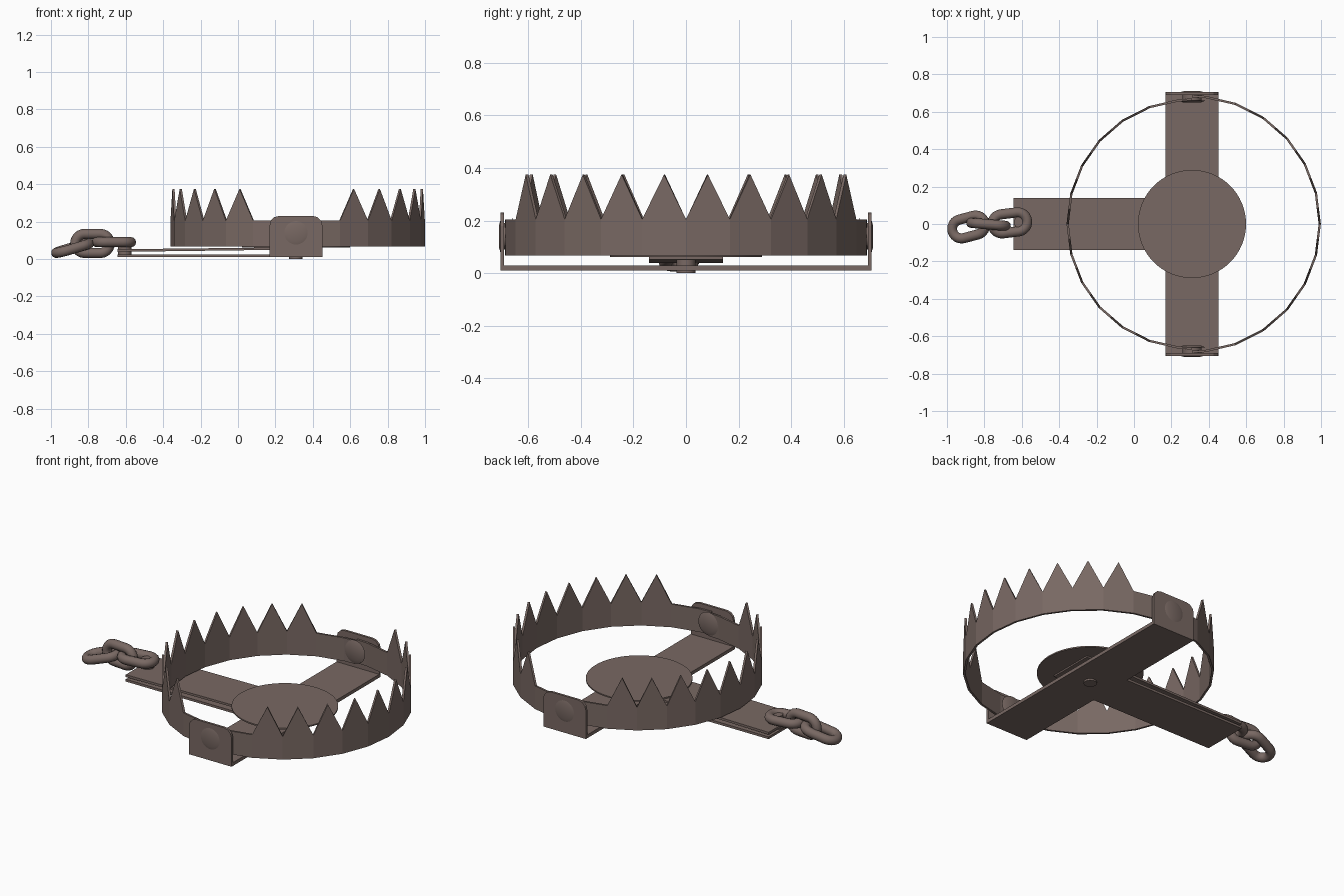
import bpy, bmesh, math
from mathutils import Vector, Euler

if "Cube" in bpy.data.objects:
    bpy.data.objects.remove(bpy.data.objects["Cube"])

CX = 0.31  # centre of the trap
steel = bpy.data.materials.new("brown steel")
steel.diffuse_color = (0.190, 0.140, 0.125, 1)
steel.use_nodes = True
steel.node_tree.nodes["Principled BSDF"].inputs["Base Color"].default_value = steel.diffuse_color


def add(name, bm, loc=(0, 0, 0), rot=(0, 0, 0), smooth=False):
    bmesh.ops.recalc_face_normals(bm, faces=bm.faces)
    me = bpy.data.meshes.new(name)
    bm.to_mesh(me)
    bm.free()
    me.materials.append(steel)
    ob = bpy.data.objects.new(name, me)
    ob.location, ob.rotation_euler = loc, rot
    bpy.context.collection.objects.link(ob)
    if smooth:
        bpy.ops.object.select_all(action='DESELECT')
        ob.select_set(True)
        bpy.context.view_layer.objects.active = ob
        bpy.ops.object.shade_smooth_by_angle(angle=math.radians(40))
    return ob


def prism(name, pts, shift):
    """Extrude a planar outline along a vector."""
    bm = bmesh.new()
    f = bm.faces.new([bm.verts.new(p) for p in pts])
    ext = bmesh.ops.extrude_face_region(bm, geom=[f])
    bmesh.ops.translate(bm, vec=Vector(shift),
                        verts=[v for v in ext["geom"] if isinstance(v, bmesh.types.BMVert)])
    return add(name, bm)


def disc(name, r, depth, loc, rot=(0, 0, 0), seg=32, r2=None):
    bm = bmesh.new()
    bmesh.ops.create_cone(bm, cap_ends=True, segments=seg, radius1=r,
                          radius2=r if r2 is None else r2, depth=depth)
    return add(name, bm, loc, rot, smooth=True)


def jaw(name, radius, side):
    """Half ring of flat segments, ten of them topped by a tooth."""
    z0, z1, tip = 0.067, 0.205, 0.375
    angles = [-90, -84] + list(range(-70, 71, 14)) + [84, 90]
    bm = bmesh.new()
    cols = []
    for a in angles:
        t = math.radians(a)
        x, y = CX + side * radius * math.cos(t), radius * math.sin(t)
        cols.append((bm.verts.new((x, y, z0)), bm.verts.new((x, y, z1))))
    for i, (a, b) in enumerate(zip(cols, cols[1:])):
        ring = [a[0], b[0], b[1]]
        if 2 <= i <= 11:
            m = (a[1].co + b[1].co) / 2
            ring.append(bm.verts.new((m.x, m.y, tip)))
        ring.append(a[1])
        bm.faces.new(ring if side > 0 else ring[::-1])
    ob = add(name, bm)
    # make sure the shell faces outward, then thicken inward
    if sum(p.normal.x for p in ob.data.polygons) * side < 0:
        ob.data.flip_normals()
    mod = ob.modifiers.new("thickness", 'SOLIDIFY')
    mod.thickness, mod.offset = 0.012, -1


def link(name, loc, rot):
    """Stadium shaped chain link swept with a round section."""
    half, r, tube, n, m = 0.042, 0.051, 0.027, 12, 12
    path = []
    for s in (1, -1):
        for i in range(n + 1):
            t = math.pi * i / n - math.pi / 2
            d = Vector((s * math.cos(t), s * math.sin(t), 0))
            path.append((Vector((s * half, 0, 0)) + d * r, d))
    bm = bmesh.new()
    rings = []
    for p, d in path:
        rings.append([bm.verts.new(p + d * tube * math.cos(u) + Vector((0, 0, tube * math.sin(u))))
                      for u in (2 * math.pi * k / m for k in range(m))])
    for i in range(len(rings)):
        a, b = rings[i], rings[(i + 1) % len(rings)]
        for k in range(m):
            bm.faces.new((a[k], a[(k + 1) % m], b[(k + 1) % m], b[k]))
    add(name, bm, loc, Euler([math.radians(v) for v in rot]), smooth=True)


# jaws: the right one closes just outside the left one
jaw("right_jaw", 0.689, 1)
jaw("left_jaw", 0.671, -1)

# cross strap and its upright end brackets
W = 0.141
prism("cross_strap", [(CX - W, -0.705, 0.01), (CX + W, -0.705, 0.01),
                      (CX + W, 0.705, 0.01), (CX - W, 0.705, 0.01)], (0, 0, 0.02))
for s, label in ((-1, "front"), (1, "back")):
    outline = [(CX - W, 0.01), (CX + W, 0.01)]
    for cx, start in ((CX + W - 0.05, 0), (CX - W + 0.05, 90)):
        for i in range(4):
            t = math.radians(start + 30 * i)
            outline.append((cx + 0.05 * math.cos(t), 0.18 + 0.05 * math.sin(t)))
    prism(label + "_bracket", [(x, s * 0.705, z) for x, z in outline], (0, -s * 0.014, 0))
    # pivot rivet through bracket and jaws, with low heads
    turn = (-s * math.pi / 2, 0, 0)
    disc(label + "_rivet_head", 0.066, 0.006, (CX, s * 0.707, 0.14), turn, r2=0.045)
    disc(label + "_rivet", 0.05, 0.05, (CX, s * 0.682, 0.14), turn)
    disc(label + "_rivet_inner_head", 0.045, 0.01, (CX, s * 0.654, 0.14), turn, r2=0.07)

# flat spring: lower leaf and gently rising upper leaf
prism("spring_lower_leaf", [(-0.645, -0.14, 0.011), (0.2, -0.14, 0.011),
                            (0.2, -0.14, 0.025), (-0.645, -0.14, 0.025)], (0, 0.28, 0))
prism("spring_upper_leaf", [(-0.645, -0.14, 0.038), (0.45, -0.14, 0.052),
                            (0.45, -0.14, 0.064), (-0.645, -0.14, 0.052)], (0, 0.28, 0))

# trigger pan and centre bolt
disc("pan", 0.289, 0.008, (CX, 0, 0.065), seg=64)
disc("centre_bolt", 0.036, 0.06, (CX, 0, 0.03))

# chain with its pin
disc("chain_pin", 0.036, 0.09, (-0.605, 0.01, 0.057))
link("chain_link_1", (-0.664, 0.006, 0.09), (0, 0, 7))
link("chain_link_2", (-0.778, -0.002, 0.083), (90, 0, -5))
link("chain_link_3", (-0.884, -0.016, 0.058), (0, -16, 15))
